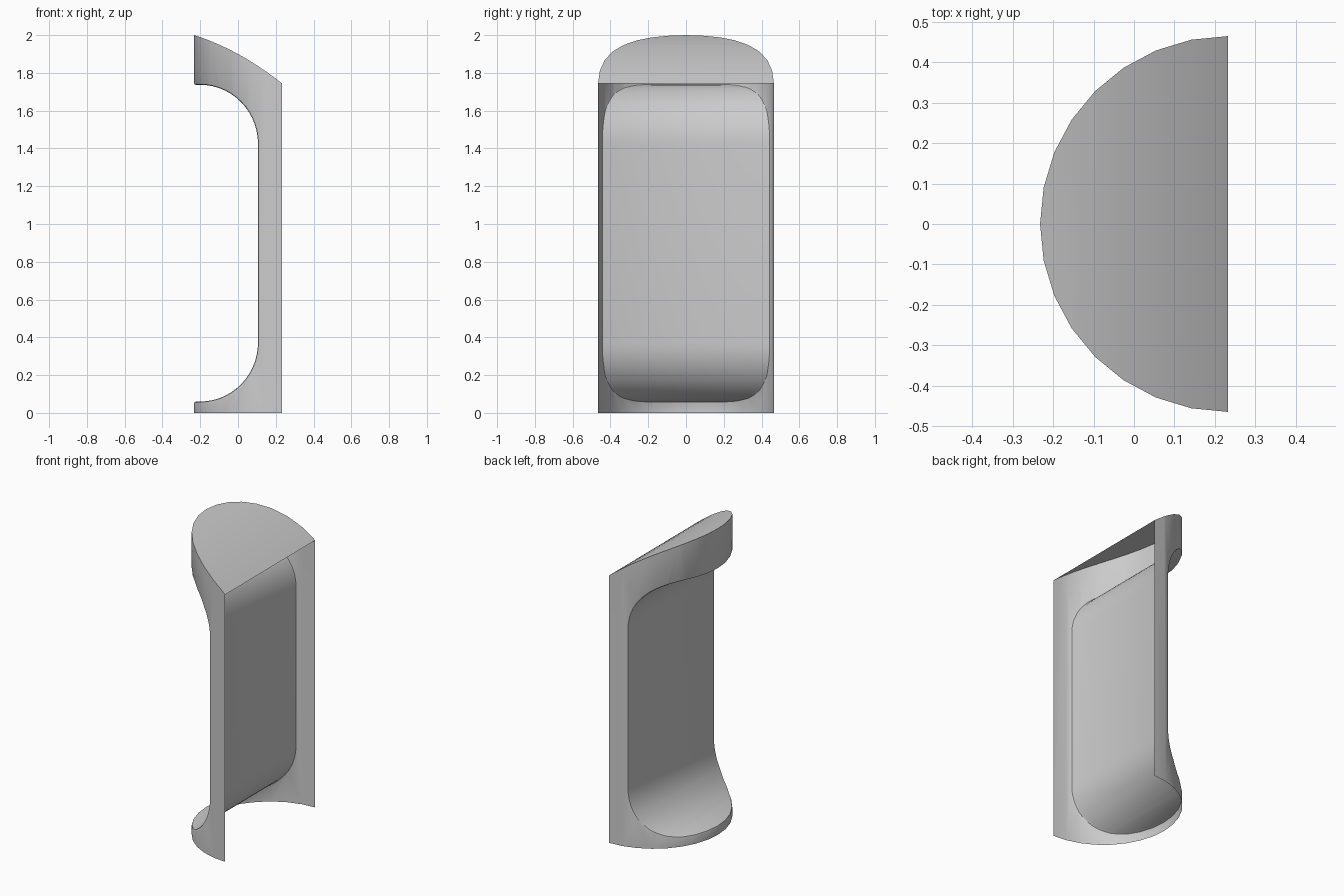
import bpy, bmesh
from math import sin, cos, pi, radians

if "Cube" in bpy.data.objects:
    bpy.data.objects.remove(bpy.data.objects["Cube"])

R, BACK = 0.465, 0.2325      # shell radius, plane of the open flat side


def prism(name, pts, axis, lo, hi):
    """Closed prism from an outline swept between lo and hi along y or z."""
    bm = bmesh.new()
    place = (lambda p, t: (p[0], t, p[1])) if axis == 'Y' else (lambda p, t: (p[0], p[1], t))
    face = bm.faces.new([bm.verts.new(place(p, lo)) for p in pts])
    ext = bmesh.ops.extrude_face_region(bm, geom=[face])
    move = (0, hi - lo, 0) if axis == 'Y' else (0, 0, hi - lo)
    bmesh.ops.translate(bm, vec=move, verts=[v for v in ext['geom'] if isinstance(v, bmesh.types.BMVert)])
    bmesh.ops.recalc_face_normals(bm, faces=bm.faces)
    me = bpy.data.meshes.new(name)
    bm.to_mesh(me)
    bm.free()
    ob = bpy.data.objects.new(name, me)
    bpy.context.collection.objects.link(ob)
    return ob


# Half-round column
N = 16
half = [(BACK - R * sin(pi * i / N), R * cos(pi * i / N)) for i in range(N + 1)]
shell = prism("niche_shell", half, 'Z', 0.0, 2.3)


# Side profile: curved sloping top, and a recess with rounded ends
def top_z(x):
    t = (x + BACK) / (2 * BACK)
    return 2.0 - 0.255 * t + 0.11 * t * (1 - t)


def quarter(cz, a0, a1, n=14):
    angles = [radians(a0 + (a1 - a0) * i / n) for i in range(n + 1)]
    return [(-0.2 + 0.306 * cos(a), cz + 0.313 * sin(a)) for a in angles]


top = [(-0.29 + 0.59 * i / 12, top_z(-0.29 + 0.59 * i / 12)) for i in range(13)]
profile = (top + [(0.3, -0.1), (-0.29, -0.1), (-0.29, 0.06)]
           + quarter(0.373, -90, 0) + quarter(1.424, 0, 90) + [(-0.29, 1.737)])
cutter = prism("profile_cutter", profile, 'Y', -0.6, 0.6)
cutter.hide_render = True

mod = shell.modifiers.new("side_profile", 'BOOLEAN')
mod.operation, mod.solver, mod.object = 'INTERSECT', 'EXACT', cutter
bpy.context.view_layer.objects.active = shell
shell.select_set(True)
bpy.ops.object.modifier_apply(modifier=mod.name)
bpy.data.objects.remove(cutter)

# Small bevel where the recess meets the wall, then open the flat side and base
bm = bmesh.new()
bm.from_mesh(shell.data)
bmesh.ops.remove_doubles(bm, verts=bm.verts, dist=0.001)


def kind(f):
    c, n = f.calc_center_median(), f.normal
    if n.x > 0.99 and c.x > BACK - 0.002 or n.z < -0.99 and c.z < 0.002:
        return "open"
    if abs(n.y) > 0.05:
        return "wall"
    return "top" if n.z > 0.2 and c.z > 1.0 else "recess"


rim = [e for e in bm.edges if {kind(f) for f in e.link_faces} == {"wall", "recess"}]
bmesh.ops.bevel(bm, geom=rim, offset=0.009, segments=2, profile=0.5, affect='EDGES', clamp_overlap=False)
bm.normal_update()
bmesh.ops.delete(bm, geom=[f for f in bm.faces if kind(f) == "open"], context='FACES')
bm.to_mesh(shell.data)
bm.free()

bpy.ops.object.shade_smooth_by_angle(angle=radians(30))
